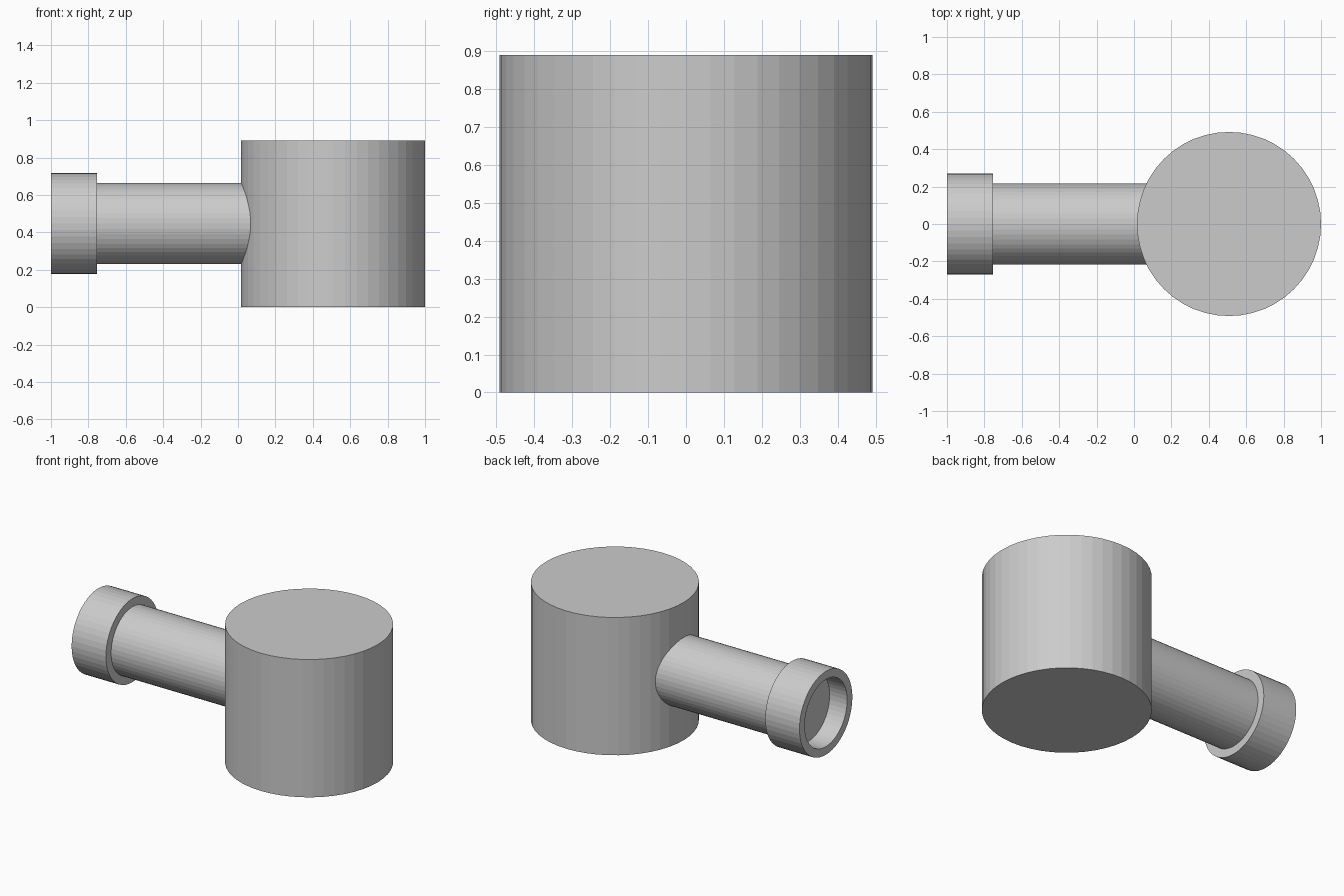
import bpy
import bmesh
from math import radians
from mathutils import Matrix, Vector

SIDES = 48
AXIS_Z = 0.447      # height of the pipe's centre line
PIPE_R = 0.217

cube = bpy.data.objects.get("Cube")
if cube:
    bpy.data.objects.remove(cube)

# Single grey material
GREY = (0.6, 0.6, 0.6, 1.0)
grey = bpy.data.materials.new("plain_grey")
grey.use_nodes = True
grey.diffuse_color = GREY
grey.node_tree.nodes["Principled BSDF"].inputs["Base Color"].default_value = GREY


def lathe(name, profile, location, rotation=Matrix()):
    """Spin a (radius, height) profile around local z into a flat-faced part."""
    bm = bmesh.new()
    verts = [bm.verts.new((r, 0, h)) for r, h in profile]
    edges = [bm.edges.new(pair) for pair in zip(verts, verts[1:])]
    bmesh.ops.spin(bm, geom=verts + edges, cent=(0, 0, 0), axis=(0, 0, 1),
                   angle=radians(360), steps=SIDES, use_merge=True)
    bmesh.ops.remove_doubles(bm, verts=bm.verts, dist=0.0001)
    bmesh.ops.recalc_face_normals(bm, faces=bm.faces)
    bm.transform(Matrix.Translation(Vector(location)) @ rotation)
    mesh = bpy.data.meshes.new(name)
    bm.to_mesh(mesh)
    bm.free()
    mesh.materials.append(grey)
    obj = bpy.data.objects.new(name, mesh)
    bpy.context.collection.objects.link(obj)
    return obj


along_x = Matrix.Rotation(radians(90), 4, 'Y')

# Upright drum
lathe("drum", [(0, 0), (0.492, 0), (0.492, 0.89), (0, 0.89)], (0.508, 0, 0))

# Side pipe, from inside the drum to its closed end within the collar
lathe("side_pipe", [(0, -0.875), (PIPE_R, -0.875), (PIPE_R, 0.2), (0, 0.2)],
      (0, 0, AXIS_Z), along_x)

# Collar sleeve, standing past the pipe's end to leave a shallow recess
lathe("collar", [(PIPE_R, -0.755), (PIPE_R, -1), (0.27, -1), (0.27, -0.755),
                 (PIPE_R, -0.755)], (0, 0, AXIS_Z), along_x)
